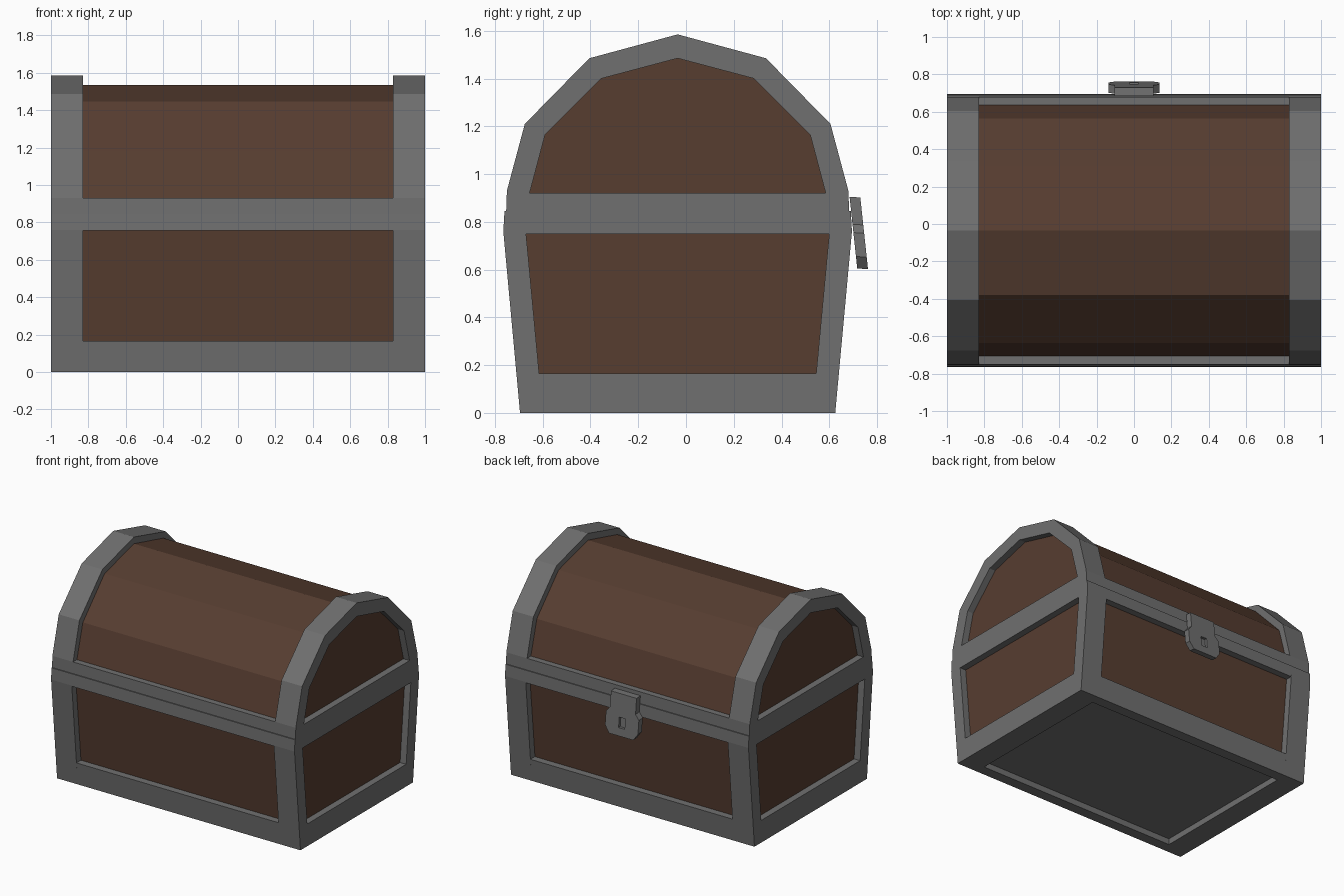
import bpy, bmesh
from mathutils import Vector

if "Cube" in bpy.data.objects:
    bpy.data.objects.remove(bpy.data.objects["Cube"])

YC = -0.035  # depth centre of the chest body


def material(name, col):
    m = bpy.data.materials.new(name)
    m.diffuse_color = col
    m.use_nodes = True
    m.node_tree.nodes["Principled BSDF"].inputs["Base Color"].default_value = m.diffuse_color
    return m


WOOD = material("wood", (0.095, 0.047, 0.030, 1))
IRON = material("iron", (0.16, 0.16, 0.16, 1))


def finish(name, bm, mat):
    bmesh.ops.recalc_face_normals(bm, faces=bm.faces)
    me = bpy.data.meshes.new(name)
    bm.to_mesh(me)
    bm.free()
    me.materials.append(mat)
    ob = bpy.data.objects.new(name, me)
    bpy.context.collection.objects.link(ob)
    return ob


def solid(name, loops, shift, mat):
    """Extrude each flat outline along shift, all in one object."""
    bm = bmesh.new()
    for pts in loops:
        a = [bm.verts.new(p) for p in pts]
        b = [bm.verts.new(Vector(p) + Vector(shift)) for p in pts]
        n = len(pts)
        bm.faces.new(a)
        bm.faces.new(b[::-1])
        for i in range(n):
            j = (i + 1) % n
            bm.faces.new((a[i], a[j], b[j], b[i]))
    return finish(name, bm, mat)


def outline(half):
    """Mirror a half section of (half width, z) into a closed loop."""
    left = [(-w, z) for w, z in reversed(half) if w > 0]
    return [(YC + w, z) for w, z in list(half) + left]


def end_frames(name, outer, inner):
    """Matching hollow frames on both ends of the chest."""
    bm = bmesh.new()
    o, i = outline(outer), outline(inner)
    n = len(o)
    for s in (-1, 1):
        rings = [[bm.verts.new((s * x, *p)) for p in loop]
                 for loop, x in ((o, 0.83), (o, 1), (i, 1), (i, 0.83))]
        for k in range(4):
            a, b = rings[k], rings[(k + 1) % 4]
            for j in range(n):
                m = (j + 1) % n
                bm.faces.new((a[j], a[m], b[m], b[j]))
    return finish(name, bm, IRON)


def rails(name, section):
    """Front and back rails between the end frames."""
    loops = [[(-0.83, YC + s * w, z) for w, z in section] for s in (-1, 1)]
    return solid(name, loops, (1.66, 0, 0), IRON)


# Wooden body and lid panels
body = outline([(0.612, 0.06), (0.68, 0.76), (0.675, 0.845)])
lid = outline([(0.675, 0.845), (0.67, 0.93), (0.60, 1.18), (0.345, 1.445), (0, 1.535)])
for name, prof in (("wooden_body", body), ("wooden_lid", lid)):
    solid(name, [[(-0.95, y, z) for y, z in prof]], (1.9, 0, 0), WOOD)

# Iron end frames
end_frames("body_end_frames",
           [(0.66, 0), (0.73, 0.76), (0.725, 0.845)],
           [(0.58, 0.165), (0.628, 0.68), (0.635, 0.75)])
end_frames("lid_end_frames",
           [(0.718, 0.845), (0.715, 0.93), (0.64, 1.21), (0.37, 1.485), (0, 1.585)],
           [(0.62, 0.92), (0.612, 0.95), (0.555, 1.165), (0.32, 1.4), (0, 1.485)])

# Iron rails, front and back
rails("base_rails", [(0.66, 0), (0.58, 0), (0.58, 0.165), (0.675, 0.165)])
rails("body_rim_rails", [(0.73, 0.755), (0.6, 0.755), (0.6, 0.845), (0.725, 0.845)])
rails("lid_rim_rails", [(0.718, 0.845), (0.715, 0.93), (0.6, 0.93), (0.6, 0.845)])

# Recessed bottom plate
solid("bottom_plate", [[(x, YC + y, 0.045) for x, y in
                        ((-0.9, -0.6), (0.9, -0.6), (0.9, 0.6), (-0.9, 0.6))]],
      (0, 0, 0.04), IRON)


# Tilted latch on the back, with a keyhole pocket
def tilted(half, y):
    pts = half + [(-x, z) for x, z in reversed(half)]
    return [(x, y + (0.905 - z) * 0.107, z) for x, z in pts]


latch = solid("latch", [tilted([(0.105, 0.905), (0.105, 0.79), (0.135, 0.755),
                                (0.135, 0.655), (0.10, 0.605)], 0.685)],
              (0, 0.045, -0.003), IRON)
cutter = solid("keyhole_cutter", [tilted([(0.025, 0.735), (0.025, 0.66)], 0.71)],
               (0, 0.06, 0), IRON)
cutter.hide_render = True
cutter.hide_set(True)
cut = latch.modifiers.new("keyhole", "BOOLEAN")
cut.operation = "DIFFERENCE"
cut.solver = "EXACT"
cut.object = cutter
